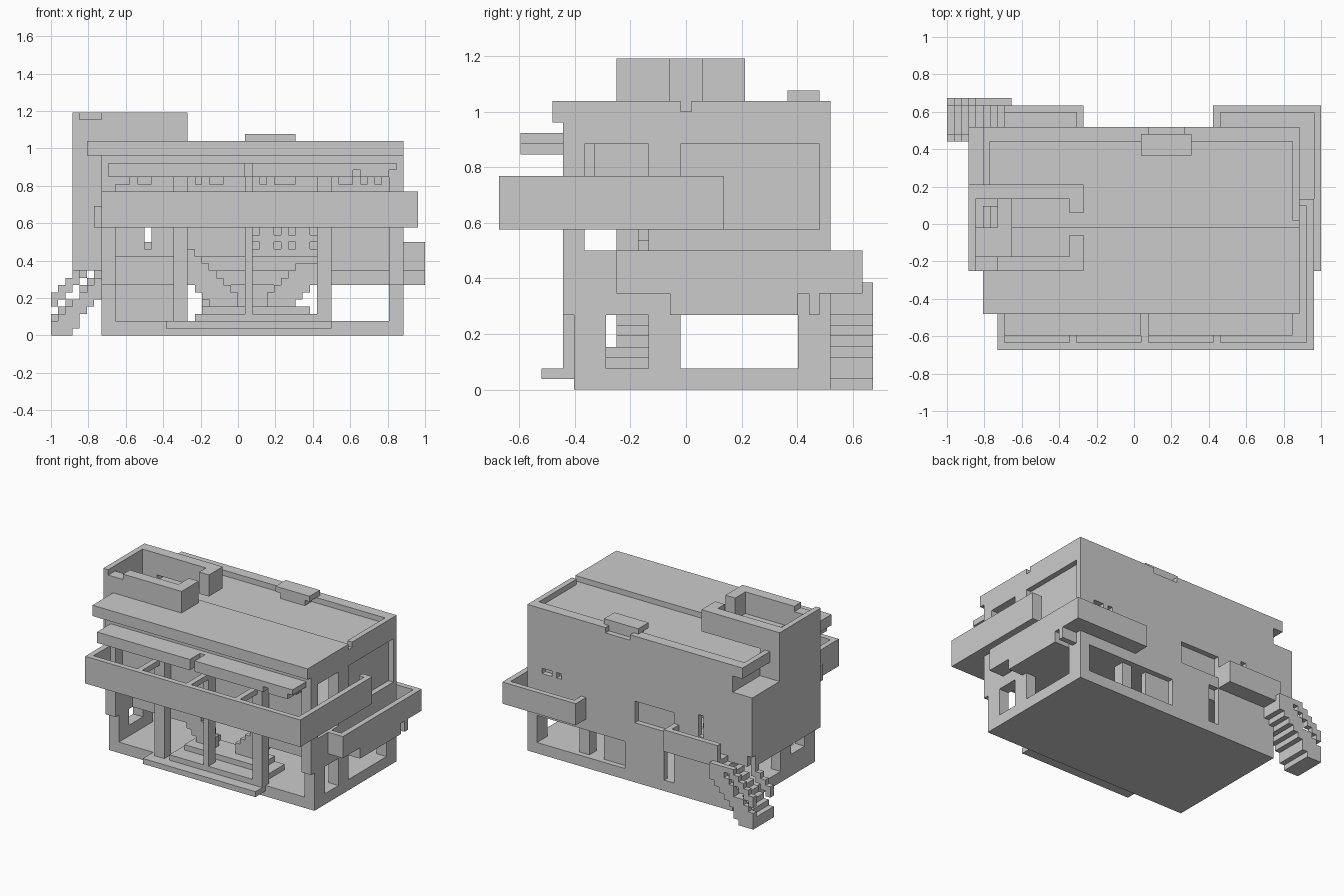
import bpy, bmesh
from itertools import product

if "Cube" in bpy.data.objects:
    bpy.data.objects.remove(bpy.data.objects["Cube"])

U = 2 / 52                      # size of one building block
NX, NY = 52, 35                 # footprint in blocks


def cells(boxes):
    out = set()
    for a, b, c, d, e, f in boxes:
        out.update(product(range(a, b), range(c, d), range(e, f)))
    return out


def part(name, add, cut=()):
    """Blocky solid: boxes (x0,x1,y0,y1,z0,z1 in blocks) minus cut boxes."""
    solid = cells(add) - cells(cut)
    bm = bmesh.new()
    verts = {}

    def vert(p):
        if p not in verts:
            verts[p] = bm.verts.new(((p[0] - NX / 2) * U, (p[1] - NY / 2) * U, p[2] * U))
        return verts[p]

    for c in solid:
        for ax in range(3):
            for s in (0, 1):
                n = list(c)
                n[ax] += 2 * s - 1
                if tuple(n) in solid:
                    continue
                quad = []
                for u, v in ((0, 0), (1, 0), (1, 1), (0, 1)):
                    p = list(c)
                    p[ax] += s
                    p[(ax + 1) % 3] += u
                    p[(ax + 2) % 3] += v
                    quad.append(vert(tuple(p)))
                bm.faces.new(quad if s else quad[::-1])
    bmesh.ops.dissolve_limit(bm, angle_limit=0.02, verts=bm.verts[:], edges=bm.edges[:])
    me = bpy.data.meshes.new(name)
    bm.to_mesh(me)
    bm.free()
    ob = bpy.data.objects.new(name, me)
    bpy.context.collection.objects.link(ob)
    return ob


# Base slab and entrance steps
part("base_slab", [(7, 49, 7, 31, 0, 2)])
part("front_steps", [(16, 39, 4, 7, 1, 2), (20, 38, 6, 14, 2, 3), (21, 36, 9, 14, 3, 4)])

# Right side wall with lower openings, upper window and recessed panel
part("right_wall", [(47, 49, 7, 31, 2, 7), (47, 49, 6, 31, 7, 25)],
     [(47, 49, 10, 14, 2, 7), (47, 49, 17, 28, 2, 7),
      (47, 49, 8, 14, 13, 23), (48, 49, 17, 30, 15, 23),
      (48, 49, 21, 23, 15, 16), (48, 49, 24, 26, 15, 16)])

# Left side wall
part("left_wall", [(7, 9, 7, 31, 2, 7), (7, 9, 6, 31, 7, 25)],
     [(7, 9, 10, 14, 4, 7), (7, 9, 17, 28, 2, 7), (7, 9, 8, 11, 13, 15)])

# Back wall with doors, windows and vents
part("back_wall", [(9, 47, 30, 31, 2, 25)],
     [(29, 47, 30, 31, 2, 7), (19, 21, 30, 31, 2, 9), (19, 27, 30, 31, 11, 15),
      (44, 46, 30, 31, 15, 16), (42, 43, 30, 31, 15, 16), (13, 14, 30, 31, 12, 16)])
part("back_window_panel", [(19, 27, 29, 30, 11, 15)])
part("back_door_panel", [(28, 34, 29, 30, 2, 9)])
part("back_column", [(37, 39, 28, 30, 2, 7)])

# Front columns and recessed upper facade with hanging trim
part("front_columns", [(17, 19, 6, 8, 2, 25), (27, 28, 6, 8, 3, 25), (37, 39, 6, 8, 2, 25)])
part("upper_front_wall", [(9, 47, 8, 9, 16, 25), (9, 47, 6, 8, 22, 25)])
part("window_trim", [(x, x + w, 6, 8, 21, 22) for x, w in
                     ((9, 2), (12, 1), (13, 1), (20, 1), (22, 2), (29, 1), (31, 3),
                      (40, 2), (43, 1), (45, 1))])

# Upper floor and mezzanine wings
part("upper_floor", [(9, 47, 6, 30, 15, 16)])
part("mezzanine", [(9, 19, 14, 30, 7, 9), (37, 47, 14, 30, 7, 9),
                   (9, 19, 11, 14, 7, 9), (9, 19, 11, 12, 9, 11),
                   (37, 47, 11, 14, 7, 9), (19, 37, 24, 30, 7, 9)])
part("hall_lattice", [(28, 37, 13, 14, 11, 15)],
     [(x, x + 1, 13, 14, z, z + 1) for x in (28, 31, 33, 36) for z in (12, 14)])

# Twin interior stairs rising to the wings
part("hall_stair_left", [(25 - n, 26 - n, 11, 14, max(2, 1 + n), 4 + n) for n in range(7)]
     + [(25 - n, 26 - n, 11, 12, 4 + n, 6 + n) for n in range(7)])
part("hall_stair_right", [(30 + n, 31 + n, 11, 14, max(2, 1 + n), 4 + n) for n in range(7)]
     + [(30 + n, 31 + n, 11, 12, 4 + n, min(10, 6 + n)) for n in range(7)])

# Front balcony wrapping the right side, with beams
part("front_balcony", [(7, 51, 0, 21, 15, 20)],
     [(8, 50, 1, 6, 16, 20), (49, 50, 1, 20, 16, 20), (7, 49, 6, 21, 15, 20)])
part("balcony_beams", [(x, x + w, 1, 6, 19, 20) for x, w in ((17, 1), (27, 1), (37, 1))])
part("balcony_stub", [(6, 7, 6, 8, 15, 18)])

# Lower balcony around the back right corner, with hanging panels
part("corner_balcony", [(49, 52, 11, 34, 9, 13), (37, 52, 31, 34, 9, 13),
                        (49, 52, 16, 28, 7, 9), (49, 52, 29, 30, 7, 9)],
     [(49, 51, 12, 33, 10, 13), (38, 51, 31, 33, 10, 13)])

# Canopy in two lengths above the balcony
part("canopy", [(8, 27, 2, 6, 22, 24), (28, 48, 2, 6, 23, 24), (28, 42, 2, 6, 22, 23),
                (43, 47, 2, 6, 22, 23), (27, 28, 5, 6, 22, 24)],
     [(17, 19, 5, 6, 22, 23)])

# Roof: raised front deck, sunken rear deck with parapet
part("roof", [(5, 49, 5, 31, 25, 27)],
     [(6, 48, 17, 29, 26, 27), (48, 49, 17, 18, 26, 27), (28, 33, 30, 31, 26, 27),
      (5, 9, 13, 21, 25, 27)])
part("roof_box", [(27, 34, 27, 30, 27, 28), (28, 33, 27, 29, 26, 27)])

# Left bay and roof tower
part("left_bay", [(3, 7, 11, 23, 9, 27), (3, 7, 23, 31, 9, 22)],
     [(4, 7, 13, 21, 10, 27), (4, 7, 23, 30, 10, 21),
      (3, 4, 30, 31, 9, 11)])
part("tower", [(3, 19, 11, 23, 27, 31)],
     [(4, 17, 13, 21, 27, 31), (17, 19, 16, 19, 27, 31), (4, 7, 11, 13, 30, 31)])
part("tower_stair", [(5 + n, 6 + n, 17, 20, 20 + n, 21 + n) for n in range(4)]
     + [(4, 9, 13, 17, 24, 25)])

# Outside stair with stepped handrails, and its landing
bottom = [0, 0, 0, 1, 3, 4, 5, 6, 7]
stair = []
for n, b in enumerate(bottom):
    inner = 29 if n < 7 else 31
    stair.append((n, n + 1, inner, 34, b, max(b + 1, min(n + 2, 9))))
    stair.append((n, n + 1, 34, 35, b, min(n + 3, 10)))
    stair.append((n, n + 1, 34, 35, min(n + 4, 9), min(n + 6, 10)))
    if n < 4:
        stair.append((n, n + 1, inner, inner + 1, n + 4, min(n + 6, 9)))
part("outside_stair", stair, [(3, 4, 29, 35, 5, 7)])
part("stair_landing", [(8, 19, 31, 34, 9, 13)], [(8, 18, 31, 33, 10, 13)])
